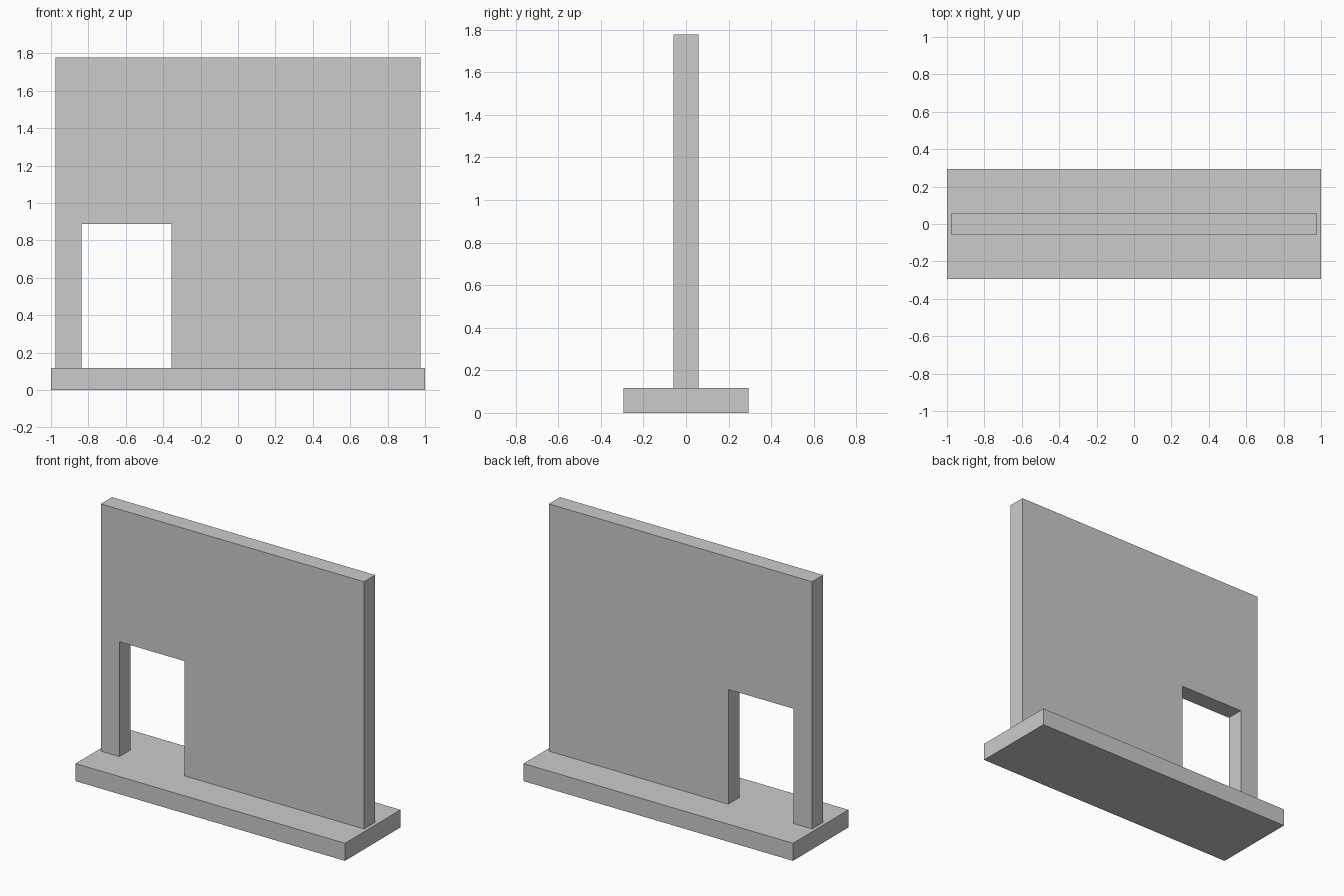
import bpy, bmesh
from mathutils import Vector

if "Cube" in bpy.data.objects:
    bpy.data.objects.remove(bpy.data.objects["Cube"])


def extrude_profile(name, points, depth):
    """Extrude an x-z outline through y, centred on y = 0."""
    bm = bmesh.new()
    face = bm.faces.new([bm.verts.new((x, -depth / 2, z)) for x, z in points])
    ext = bmesh.ops.extrude_face_region(bm, geom=[face])
    moved = [v for v in ext["geom"] if isinstance(v, bmesh.types.BMVert)]
    bmesh.ops.translate(bm, verts=moved, vec=Vector((0, depth, 0)))
    bmesh.ops.recalc_face_normals(bm, faces=bm.faces)
    mesh = bpy.data.meshes.new(name)
    bm.to_mesh(mesh)
    bm.free()
    obj = bpy.data.objects.new(name, mesh)
    bpy.context.collection.objects.link(obj)
    return obj


BASE_H = 0.118
HALF_WALL, TOP = 0.977, 1.777
DOOR_L, DOOR_R, DOOR_TOP = -0.838, -0.355, 0.888

# Base slab
extrude_profile("base_slab", [(-1, 0), (1, 0), (1, BASE_H), (-1, BASE_H)], 0.588)

# Wall with an off-centre doorway open down to the slab
extrude_profile("wall", [
    (-HALF_WALL, BASE_H), (DOOR_L, BASE_H), (DOOR_L, DOOR_TOP),
    (DOOR_R, DOOR_TOP), (DOOR_R, BASE_H), (HALF_WALL, BASE_H),
    (HALF_WALL, TOP), (-HALF_WALL, TOP)], 0.118)
